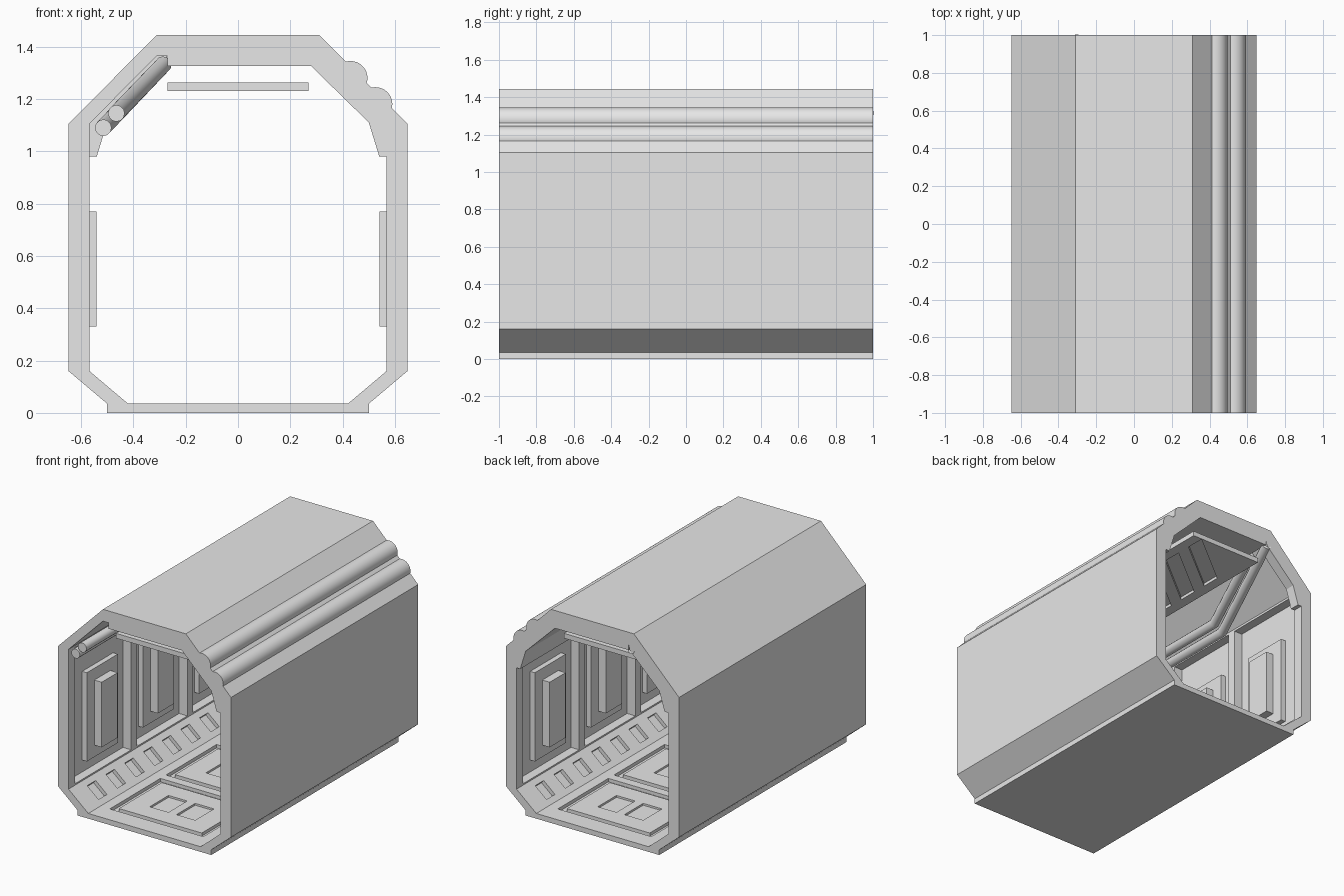
import bpy, bmesh, math
from mathutils import Matrix, Vector

cube = bpy.data.objects.get("Cube")
if cube:
    bpy.data.objects.remove(cube, do_unlink=True)

grey = bpy.data.materials.new("light grey")
grey.use_nodes = True
grey.diffuse_color = (0.8, 0.8, 0.8, 1)
grey.node_tree.nodes["Principled BSDF"].inputs["Base Color"].default_value = (0.8, 0.8, 0.8, 1)


def finish(name, bm):
    bmesh.ops.recalc_face_normals(bm, faces=bm.faces[:])
    mesh = bpy.data.meshes.new(name)
    bm.to_mesh(mesh)
    bm.free()
    mesh.materials.append(grey)
    obj = bpy.data.objects.new(name, mesh)
    bpy.context.collection.objects.link(obj)
    return obj


def add_box(bm, lo, hi, turn=None):
    lo, hi = Vector(lo), Vector(hi)
    verts = bmesh.ops.create_cube(bm, size=1)["verts"]
    bmesh.ops.scale(bm, vec=hi - lo, verts=verts)
    if turn:
        bmesh.ops.transform(bm, matrix=turn, verts=verts)
    bmesh.ops.translate(bm, vec=(lo + hi) / 2, verts=verts)


def prism(name, profile, y0, y1):
    """Extrude an x-z outline along y."""
    bm = bmesh.new()
    face = bm.faces.new([bm.verts.new((x, y0, z)) for x, z in profile])
    geom = bmesh.ops.extrude_face_region(bm, geom=[face])["geom"]
    moved = [v for v in geom if isinstance(v, bmesh.types.BMVert)]
    bmesh.ops.translate(bm, vec=(0, y1 - y0, 0), verts=moved)
    return finish(name, bm)


def cut(obj, cutter):
    """Subtract the cutter and bake the result."""
    cutter.hide_render = True
    mod = obj.modifiers.new("cut", "BOOLEAN")
    mod.operation, mod.solver, mod.object = "DIFFERENCE", "EXACT", cutter
    bpy.context.view_layer.update()
    deps = bpy.context.evaluated_depsgraph_get()
    mesh = bpy.data.meshes.new_from_object(obj.evaluated_get(deps))
    obj.modifiers.clear()
    obj.data = mesh
    bpy.data.objects.remove(cutter, do_unlink=True)


BAYS = (-0.6, 0, 0.6)
SIDES = (-1, 1)

# Corridor shell: outer hull with the walkway hollowed out
half = [(0.5, 0), (0.5, 0.035), (0.648, 0.16), (0.648, 1.105), (0.31, 1.445)]
shell = prism("corridor_shell", half + [(-x, z) for x, z in reversed(half)], -1, 1)
hollow = [(-0.42, 0.035), (0.42, 0.035), (0.568, 0.16), (0.568, 0.98), (0.54, 0.98),
          (0.5, 1.11), (0.28, 1.325), (-0.27, 1.325), (-0.27, 1.365), (-0.31, 1.365),
          (-0.568, 1.105), (-0.568, 0.16)]
cut(shell, prism("hollow_cutter", hollow, -1.1, 1.1))

# Wall bays, floor wells and notches in the lower slopes
bm = bmesh.new()
slope = math.atan2(0.125, 0.148)
for y in BAYS:
    reach = 0.27 if y == 0 else 0.3
    shift = 0.03 * (y > 0) - 0.03 * (y < 0)
    for s in SIDES:
        top = 1.09 if s < 0 else 0.965
        xs = sorted((s * 0.63, s * 0.5))
        add_box(bm, (xs[0], y + shift - reach, 0.17), (xs[1], y + shift + reach, top))
        for k in (-1, 0, 1):
            c = Vector((s * 0.494, y + k * 0.2, 0.0975))
            size = Vector((0.055, 0.045, 0.025))
            add_box(bm, c - size, c + size, Matrix.Rotation(-s * slope, 4, "Y"))
    add_box(bm, (-0.35, y - 0.27, 0.012), (0.35, y + 0.27, 0.08))
cut(shell, finish("recess_cutter", bm))

# Floor plates with two openings each
for i, y in enumerate(BAYS):
    bm = bmesh.new()
    add_box(bm, (-0.31, y - 0.23, 0.01), (0.31, y + 0.23, 0.033))
    plate = finish(f"floor_plate_{i + 1}", bm)
    bm = bmesh.new()
    for x in (-0.1, 0.1):
        add_box(bm, (x - 0.07, y - 0.1, 0.02), (x + 0.07, y + 0.1, 0.1))
    cut(plate, finish("opening_cutter", bm))

# Wall panels: a shallow frame carrying a deeper block
for s in SIDES:
    side = "left" if s > 0 else "right"
    for i, y in enumerate(BAYS):
        bm = bmesh.new()
        for depth, wide, z0, z1 in ((0.595, 0.165, 0.25, 0.85), (0.54, 0.085, 0.33, 0.77)):
            xs = sorted((s * depth, s * 0.632))
            add_box(bm, (xs[0], y - wide, z0), (xs[1], y + wide, z1))
        finish(f"{side}_wall_panel_{i + 1}", bm)

# End trim on the right upper slope
prism("right_end_trim", [(-0.57, 0.98), (-0.54, 0.98), (-0.5, 1.11), (-0.28, 1.325),
                         (-0.27, 1.365), (-0.31, 1.367), (-0.57, 1.107)], 0.93, 1)

# Hanging ceiling panel with slanted slots
bm = bmesh.new()
add_box(bm, (-0.27, -0.92, 1.23), (0.27, 0.92, 1.263))
ceiling = finish("ceiling_panel", bm)
bm = bmesh.new()
for k in range(-3, 4):
    y = k * 0.23
    corners = [(x, y + x * 0.8 + w) for x, w in
               ((-0.2, -0.065), (0.2, -0.065), (0.2, 0.065), (-0.2, 0.065))]
    loop = [bm.verts.new((x, y, 1.2)) for x, y in corners]
    roof = [bm.verts.new((x, y, 1.25)) for x, y in corners]
    bm.faces.new(loop)
    bm.faces.new(roof)
    for a in range(4):
        b = (a + 1) % 4
        bm.faces.new((loop[a], loop[b], roof[b], roof[a]))
cut(ceiling, finish("slot_cutter", bm))

# Large conduits set into the left roof slope
for name, x, z in (("upper_conduit", 0.43, 1.28), ("lower_conduit", 0.525, 1.18)):
    bm = bmesh.new()
    bmesh.ops.create_cone(bm, cap_ends=True, segments=32, radius1=0.065, radius2=0.065, depth=2,
                          matrix=Matrix.Translation((x, 0, z)) @ Matrix.Rotation(math.pi / 2, 4, "X"))
    obj = finish(name, bm)
    bpy.ops.object.select_all(action="DESELECT")
    obj.select_set(True)
    bpy.context.view_layer.objects.active = obj
    bpy.ops.object.shade_smooth_by_angle()

# Thin pipes along the right slope, bending up to the ceiling
for name, x, z, bend, end in (("lower_pipe", -0.515, 1.09, 0.27, 0.99),
                              ("upper_pipe", -0.465, 1.145, 0.25, 0.82)):
    curve = bpy.data.curves.new(name, "CURVE")
    curve.dimensions = "3D"
    curve.bevel_depth, curve.bevel_resolution = 0.032, 4
    curve.use_fill_caps = True
    spline = curve.splines.new("POLY")
    spline.points.add(2)
    for p, co in zip(spline.points, ((x, -1, z), (x, bend, z), (-0.285, end, 1.332))):
        p.co = (*co, 1)
    curve.materials.append(grey)
    bpy.context.collection.objects.link(bpy.data.objects.new(name, curve))
